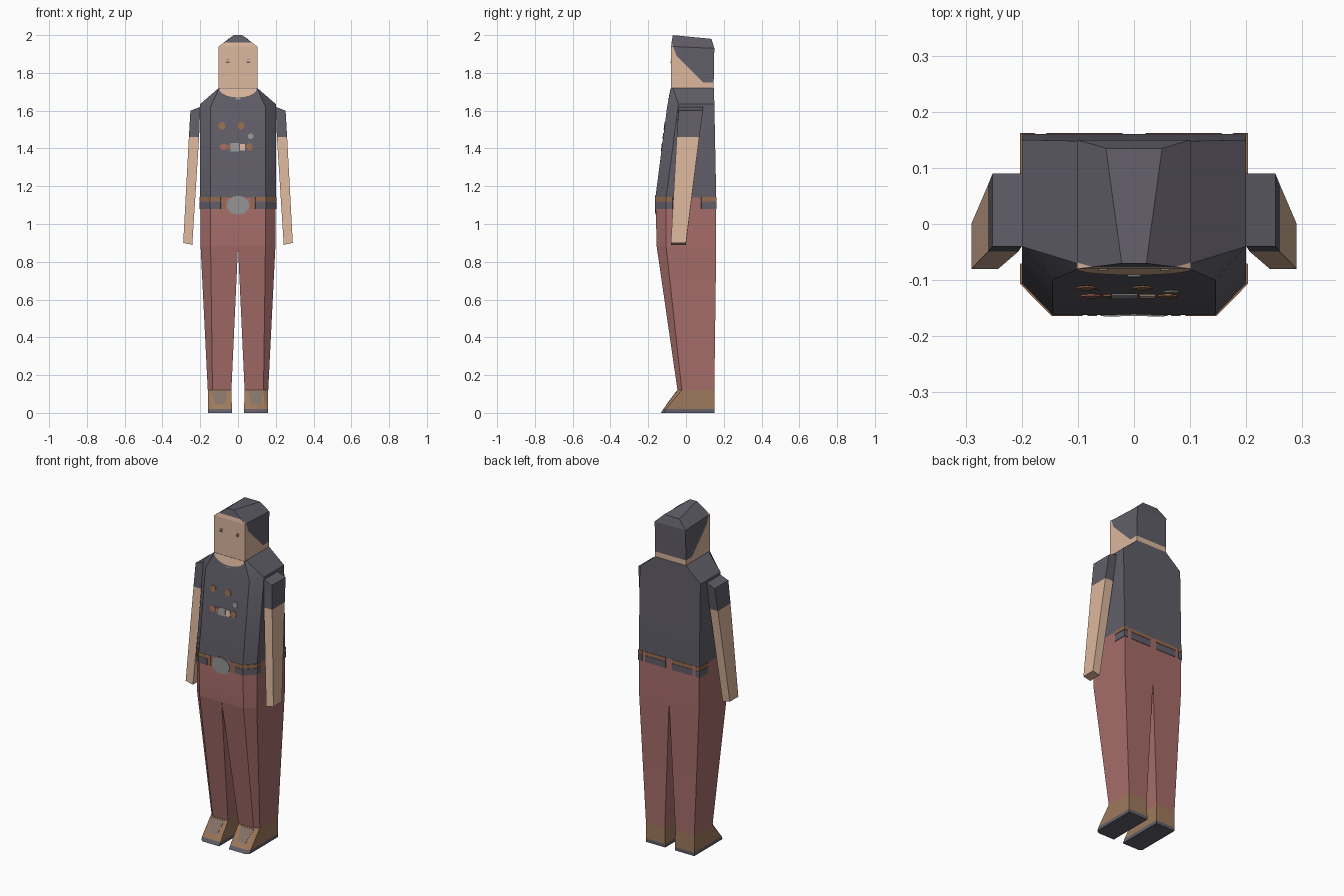
import bpy, bmesh, math
from mathutils import Vector

if "Cube" in bpy.data.objects:
    bpy.data.objects.remove(bpy.data.objects["Cube"])


def lin(c):
    c /= 255
    return c / 12.92 if c <= 0.04045 else ((c + 0.055) / 1.055) ** 2.4


def material(name, r, g, b):
    m = bpy.data.materials.new(name)
    m.diffuse_color = (lin(r), lin(g), lin(b), 1)
    m.use_nodes = True
    m.node_tree.nodes["Principled BSDF"].inputs["Base Color"].default_value = m.diffuse_color
    return m


SKIN = material("skin", 220, 183, 157)
CHARCOAL = material("charcoal cloth", 97, 94, 104)
PANTS = material("faded red cloth", 166, 109, 106)
SHOE = material("shoe brown", 158, 122, 92)
TAUPE = material("tongue taupe", 132, 116, 104)
BELT = material("belt brown", 150, 108, 78)
GREY = material("buckle grey", 150, 150, 150)
RED = material("badge red", 170, 105, 96)


def loft(name, rings, mats, smooth=False):
    """Skin equal-length rings; mats gives one material per band."""
    bm = bmesh.new()
    slots = list(dict.fromkeys(mats))
    vs = [[bm.verts.new(p) for p in ring] for ring in rings]
    n = len(vs[0])
    for a, b, m in zip(vs, vs[1:], mats):
        for i in range(n):
            j = (i + 1) % n
            bm.faces.new((a[i], a[j], b[j], b[i])).material_index = slots.index(m)
    bm.faces.new(vs[0]).material_index = slots.index(mats[0])
    bm.faces.new(vs[-1]).material_index = slots.index(mats[-1])
    bmesh.ops.recalc_face_normals(bm, faces=bm.faces)
    me = bpy.data.meshes.new(name)
    bm.to_mesh(me)
    bm.free()
    for m in slots:
        me.materials.append(m)
    ob = bpy.data.objects.new(name, me)
    bpy.context.collection.objects.link(ob)
    if smooth:
        bpy.ops.object.select_all(action='DESELECT')
        ob.select_set(True)
        bpy.context.view_layer.objects.active = ob
        bpy.ops.object.shade_smooth_by_angle(angle=math.radians(30))
    return ob


def sym(half):
    """Mirror a right-hand half ring across x = 0."""
    return half + [(-x, y, z) for x, y, z in reversed(half)]


def flip(ring, s):
    return [(s * x, y, z) for x, y, z in ring]


# torso: neck, shoulders, waist, hips
loft("torso", [
    sym([(.10, -.08, 1.72), (.102, -.07, 1.72), (.102, .148, 1.72)]),
    sym([(.145, -.10, 1.62), (.20, -.04, 1.635), (.20, .15, 1.635)]),
    sym([(.145, -.162, 1.14), (.20, -.105, 1.14), (.20, .16, 1.14)]),
    sym([(.145, -.155, .88), (.198, -.105, .88), (.198, .16, .88)]),
], [CHARCOAL, CHARCOAL, PANTS], True)

# head, then hair cut in by planes through (y, z) points
head = loft("head", [
    sym([(.102, -.08, 1.72), (.102, .146, 1.72)]),
    sym([(.102, -.08, 1.94), (.102, .15, 1.93)]),
    sym([(.022, -.07, 2.0), (.05, .135, 1.98)]),
], [SKIN, SKIN])
head.data.materials.append(CHARCOAL)
cuts = [(Vector((0, 0, 1.75)), Vector((0, 0, 1))),
        (Vector((0, -.05, 1.89)), Vector((0, 1, 1)).normalized()),
        (Vector((0, -.05, 1.89)), Vector((0, .075, .028)).normalized())]
bm = bmesh.new()
bm.from_mesh(head.data)
for co, no in cuts:
    bmesh.ops.bisect_plane(bm, geom=bm.verts[:] + bm.edges[:] + bm.faces[:],
                           plane_co=co, plane_no=no)
for f in bm.faces:
    c = f.calc_center_median()
    f.material_index = int(all((c - co).dot(no) > 0 for co, no in cuts))
bm.to_mesh(head.data)
bm.free()

for s, side in ((1, "right"), (-1, "left")):
    # arm with short sleeve
    loft(side + "_arm", [flip(r, s) for r in (
        [(.20, -.04, 1.62), (.252, -.04, 1.60), (.252, .09, 1.60), (.20, .09, 1.62)],
        [(.206, -.049, 1.46), (.26, -.049, 1.46), (.26, .07, 1.46), (.206, .07, 1.46)],
        [(.242, -.08, .89), (.29, -.08, .90), (.29, 0, .90), (.242, 0, .89)])],
        [CHARCOAL, SKIN])
    # leg, shoe and sole
    loft(side + "_leg", [flip(r, s) for r in (
        [(0, -.155, .88), (.145, -.155, .88), (.198, -.105, .88), (.198, .16, .88), (0, .16, .88)],
        [(.035, -.045, .12), (.135, -.045, .12), (.16, -.022, .12), (.16, .15, .12), (.035, .15, .12)],
        [(.032, -.12, .02), (.14, -.12, .02), (.16, -.108, .02), (.16, .15, .02), (.032, .15, .02)],
        [(.032, -.132, 0), (.14, -.132, 0), (.16, -.118, 0), (.16, .15, 0), (.032, .15, 0)])],
        [PANTS, SHOE, CHARCOAL], True)


def front_y(z):
    """Depth of the front surface at height z."""
    pts = [(0, -.135), (.02, -.12), (.12, -.045), (.88, -.155), (1.14, -.162),
           (1.62, -.10), (1.72, -.08), (2, -.08)]
    for (z0, y0), (z1, y1) in zip(pts, pts[1:]):
        if z <= z1:
            return y0 + (y1 - y0) * (z - z0) / (z1 - z0)


def plate(name, pts, mat, lift=.003):
    loft(name, [[(x, front_y(z) + d, z) for x, z in pts] for d in (.002, -lift)], [mat])


def disc(name, x, z, rx, rz, mat, n=10):
    plate(name, [(x + rx * math.cos(2 * math.pi * i / n),
                  z + rz * math.sin(2 * math.pi * i / n)) for i in range(n)], mat)


def box(name, x, z, w, h, mat):
    plate(name, [(x - w, z - h), (x + w, z - h), (x + w, z + h), (x - w, z + h)], mat)


# neckline
plate("neckline", [(.10 * math.cos(a), 1.718 - .048 * math.sin(a))
                   for a in (math.pi * i / 10 for i in range(11))], SKIN, .001)
box("collar_button", 0, 1.663, .012, .003, GREY)

# chest badges
disc("upper_badge_left", -.085, 1.52, .019, .02, BELT)
disc("upper_badge_right", .015, 1.52, .019, .02, BELT)
disc("small_badge", .067, 1.465, .015, .016, GREY, 8)
disc("red_badge", -.077, 1.408, .019, .018, RED)
box("brown_badge", -.048, 1.408, .007, .014, BELT)
box("grey_badge", -.017, 1.406, .023, .022, GREY)
box("pale_badge", .024, 1.406, .014, .018, SKIN)
disc("round_badge", .06, 1.408, .018, .02, BELT)

for s in (1, -1):
    # eyes and shoe tongues
    box("eye", s * .055, 1.857, .009, .004, CHARCOAL)
    box("eyebrow", s * .055, 1.87, .008, .002, TAUPE)
    plate("shoe_tongue", [(s * .07, .045), (s * .12, .045), (s * .14, .115), (s * .055, .115)],
          TAUPE, .002)


def band(name, path, z0, z1, mat):
    """Thin strip that follows the waist outline."""
    k = 1.016
    loft(name, [[(x, y, z0), (x * k, y * k, z0), (x * k, y * k, z1), (x, y, z1)]
                for x, y in path], [mat] * (len(path) - 1))


# belt straps, pouches, loops and buckle
for s in (1, -1):
    front = [(s * .09, -.161), (s * .145, -.161), (s * .2, -.105), (s * .2, -.07)]
    rear = [(s * .2, .08), (s * .2, .16), (s * .175, .16)]
    back = [(s * .155, .16), (s * .02, .16)]
    for label, path in (("front", front), ("rear", rear), ("back", back)):
        band(label + "_pouch", path, 1.08, 1.118, CHARCOAL)
        band(label + "_strap", path, 1.122, 1.142, BELT)
    band("belt_loop", [(s * .065, -.161), (s * .082, -.161)], 1.08, 1.142, BELT)
disc("buckle", 0, 1.10, .06, .05, GREY, 12)
